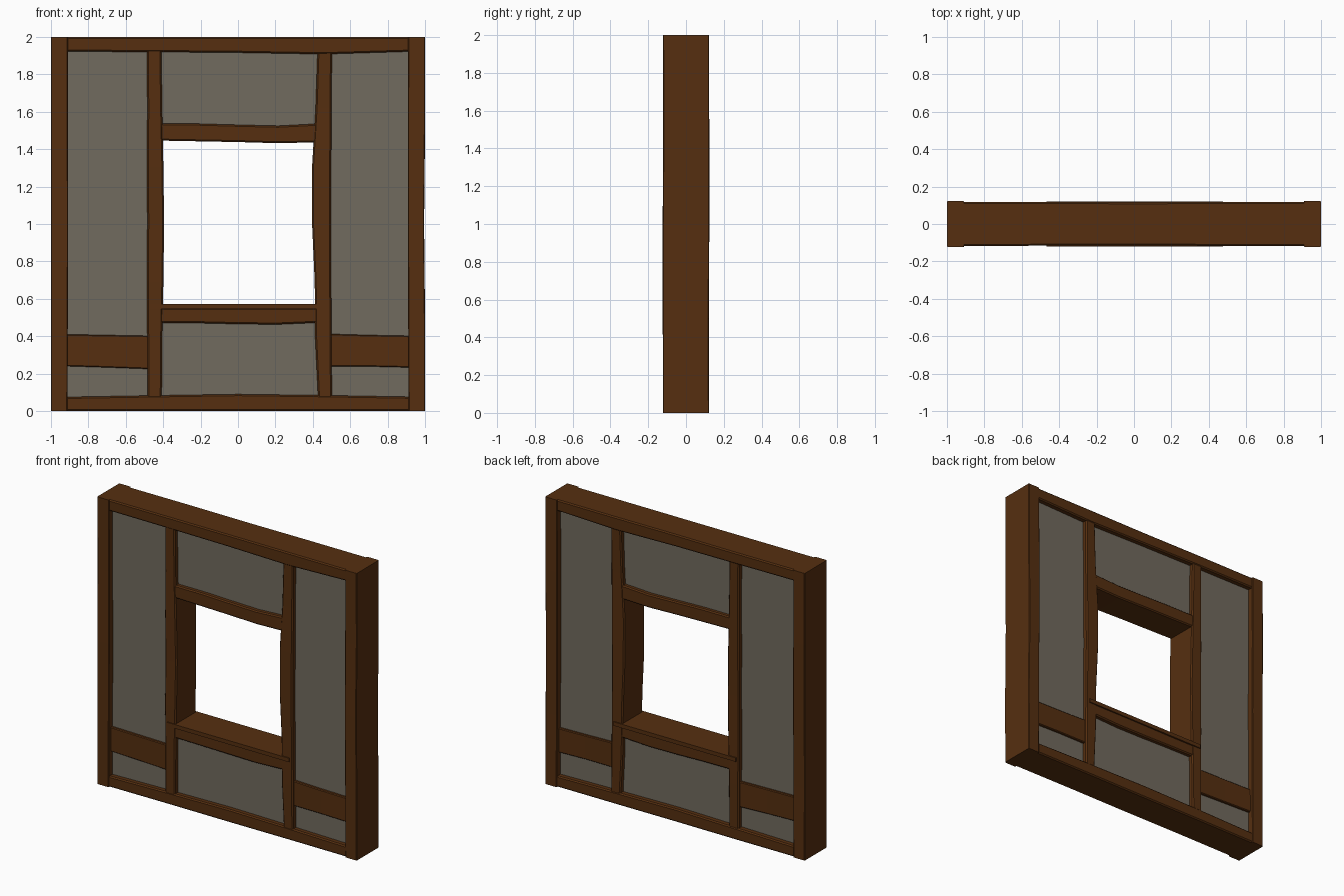
import bpy, bmesh, random

if "Cube" in bpy.data.objects:
    bpy.data.objects.remove(bpy.data.objects["Cube"])

random.seed(4)


def material(name, rgb):
    m = bpy.data.materials.new(name)
    m.diffuse_color = (*rgb, 1)
    m.use_nodes = True
    m.node_tree.nodes["Principled BSDF"].inputs["Base Color"].default_value = m.diffuse_color
    return m


WOOD = material("dark brown timber", (0.092, 0.028, 0.005))
PLASTER = material("grey plaster", (0.165, 0.145, 0.113))


def finish(name, bm, mat):
    bmesh.ops.recalc_face_normals(bm, faces=bm.faces)
    me = bpy.data.meshes.new(name)
    bm.to_mesh(me)
    bm.free()
    me.materials.append(mat)
    ob = bpy.data.objects.new(name, me)
    bpy.context.collection.objects.link(ob)


def timber(name, upright, start, end, lo, hi, depth, chamfer=0.008, wobble=0.002):
    """Hand-hewn beam: lo and hi are its two edges at even stations along it."""
    bm = bmesh.new()
    rings = []
    n = len(lo)
    for i in range(n):
        t = start + (end - start) * i / (n - 1)
        j = wobble if 0 < i < n - 1 else 0
        a, b = lo[i], hi[i]
        f = -depth + random.uniform(-j, j)
        k = depth + random.uniform(-j, j)
        c = chamfer
        section = [(a + c, f), (b - c, f), (b, f + c), (b, k - c),
                   (b - c, k), (a + c, k), (a, k - c), (a, f + c)]
        rings.append([bm.verts.new((u, v, t) if upright else (t, v, u))
                      for u, v in section])
    for r, s in zip(rings, rings[1:]):
        for i in range(8):
            bm.faces.new((r[i], r[(i + 1) % 8], s[(i + 1) % 8], s[i]))
    bm.faces.new(rings[0])
    bm.faces.new(rings[-1])
    finish(name, bm, WOOD)


def box(name, x0, x1, z0, z1, depth, mat):
    bm = bmesh.new()
    bmesh.ops.create_cube(bm, size=1)
    for v in bm.verts:
        v.co = ((x0 + x1) / 2 + v.co.x * (x1 - x0), v.co.y * 2 * depth,
                (z0 + z1) / 2 + v.co.z * (z1 - z0))
    finish(name, bm, mat)


# Outer posts
timber("left_post", True, 0, 2, [-1] * 5,
       [-0.912, -0.91, -0.908, -0.91, -0.91], 0.122, 0.004)
timber("right_post", True, 0, 2, [0.912, 0.91, 0.908, 0.908, 0.91],
       [1, 1, 0.985, 0.997, 1, 1, 1][:2] + [0.995, 1, 1], 0.122, 0.004)

# Top and bottom beams
timber("top_beam", False, -0.915, 0.915,
       [1.922, 1.92, 1.916, 1.908, 1.922], [2.0] * 5, 0.117)
timber("bottom_beam", False, -0.915, 0.915, [0] * 5,
       [0.075, 0.083, 0.09, 0.084, 0.076], 0.117)

# Window studs
timber("left_stud", True, 0.075, 1.925,
       [-0.484, -0.485, -0.487, -0.485, -0.486, -0.485, -0.486],
       [-0.408, -0.406, -0.399, -0.395, -0.399, -0.406, -0.41], 0.113)
timber("right_stud", True, 0.075, 1.925,
       [0.428, 0.413, 0.41, 0.396, 0.396, 0.415, 0.425],
       [0.502, 0.5, 0.498, 0.496, 0.498, 0.5, 0.502], 0.113)

# Lintel, sill beam and sill board
timber("lintel", False, -0.415, 0.425,
       [1.446, 1.442, 1.438, 1.432, 1.437], [1.536, 1.536, 1.53, 1.525, 1.536], 0.11)
timber("sill_beam", False, -0.415, 0.42,
       [0.472, 0.47, 0.465, 0.463, 0.472], [0.552] * 5, 0.11)
box("sill_board", -0.467, 0.476, 0.545, 0.572, 0.12, WOOD)

# Low side rails
timber("left_rail", False, -0.915, -0.48, [0.24, 0.233, 0.225],
       [0.41, 0.406, 0.402], 0.098, 0.005)
timber("right_rail", False, 0.495, 0.915, [0.238, 0.238, 0.233],
       [0.412, 0.406, 0.402], 0.098, 0.005)

# Plaster infill panels
for name, x0, x1, z0, z1 in [
        ("left_panel", -0.915, -0.475, 0.07, 1.93),
        ("right_panel", 0.49, 0.915, 0.07, 1.93),
        ("upper_panel", -0.415, 0.435, 1.515, 1.93),
        ("lower_panel", -0.415, 0.435, 0.07, 0.48)]:
    box(name, x0, x1, z0, z1, 0.08, PLASTER)
